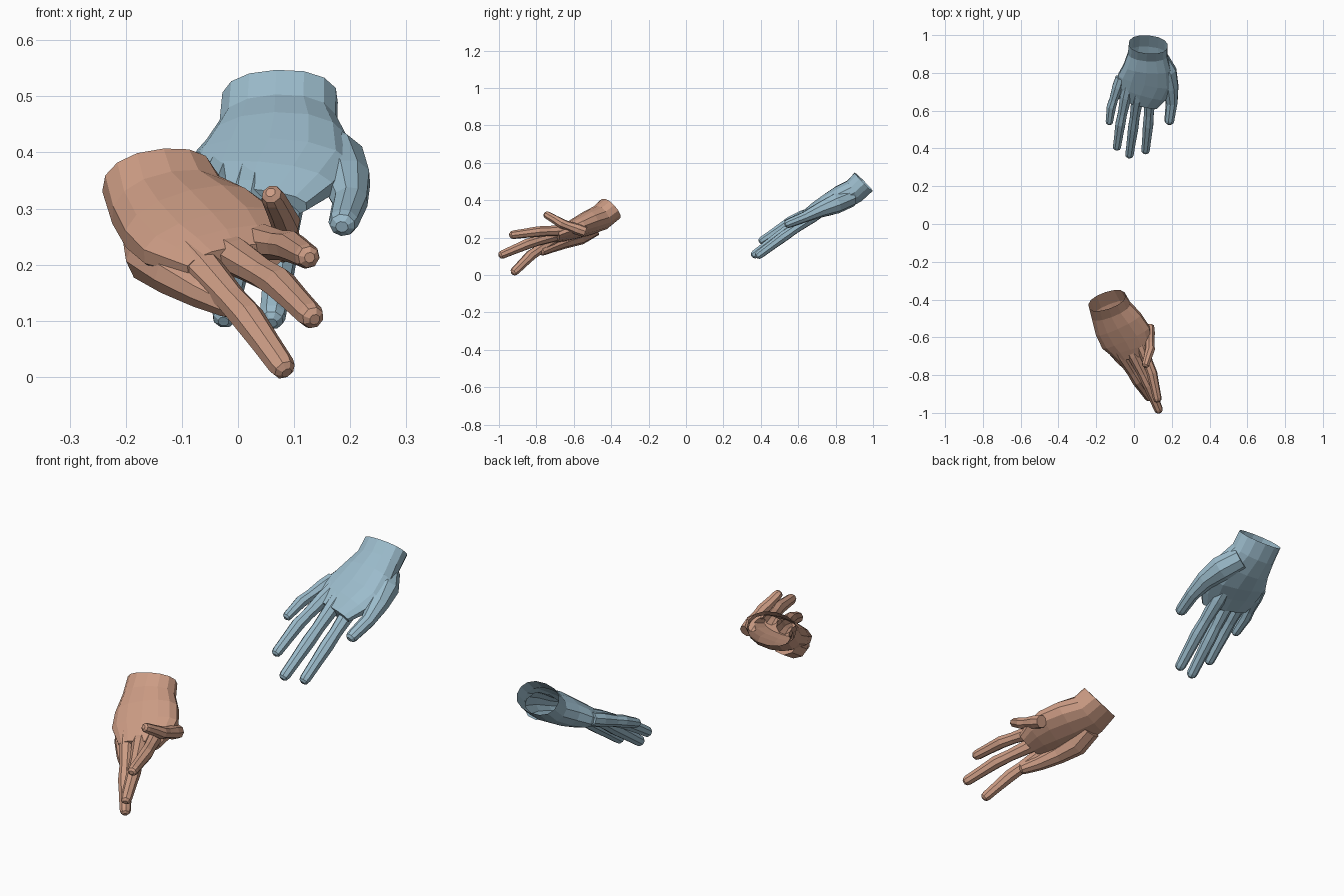
import bpy, bmesh, math
from mathutils import Vector

if "Cube" in bpy.data.objects:
    bpy.data.objects.remove(bpy.data.objects["Cube"])


def loft(name, rings, across, sides, power=1.0, tip=True):
    """Closed tube through rings of (x, y, z, half width, half thickness)."""
    bm = bmesh.new()
    pts = [Vector(r[:3]) for r in rings]
    loops = []
    for i, r in enumerate(rings):
        t = (pts[min(i + 1, len(pts) - 1)] - pts[max(i - 1, 0)]).normalized()
        side = Vector(across)
        side = (side - t * side.dot(t)).normalized()
        up = side.cross(t)
        # last ring of a finger gets extra shrinking rings for a rounded end
        steps = [(0, 1)]
        if tip and i == len(rings) - 1:
            steps += [(0.6, 0.85), (0.95, 0.42)]
        for off, k in steps:
            loop = []
            for j in range(sides):
                a = 2 * math.pi * (j + 0.5) / sides
                c, s = math.cos(a), math.sin(a)
                c = math.copysign(abs(c) ** power, c)
                s = math.copysign(abs(s) ** power, s)
                loop.append(bm.verts.new(pts[i] + t * off * r[4] + side * c * r[3] * k + up * s * r[4] * k))
            loops.append(loop)
    for a, b in zip(loops, loops[1:]):
        for j in range(sides):
            k = (j + 1) % sides
            bm.faces.new((a[j], a[k], b[k], b[j]))
    bm.faces.new(loops[0])
    bm.faces.new(loops[-1])
    bmesh.ops.recalc_face_normals(bm, faces=bm.faces)
    me = bpy.data.meshes.new(name)
    bm.to_mesh(me)
    bm.free()
    ob = bpy.data.objects.new(name, me)
    bpy.context.collection.objects.link(ob)
    return ob


def finger_rings(root, mid, end, r):
    """Rings along a bent finger, thick at the knuckle and wider at the joints."""
    a, b, c = Vector(root), Vector(mid), Vector(end)
    out = []
    for t, k in ((-0.2, 1.1), (0.02, 1.18), (0.18, 1.05), (0.32, 0.95), (0.5, 1.02), (0.72, 0.9), (0.94, 0.82)):
        p = a.lerp(b, t * 2) if t < 0.5 else b.lerp(c, t * 2 - 1)
        out.append((*p, r * k, r * k))
    return out


def build_hand(name, color, across, palm, thumb, fingers):
    hand = loft(name, palm, across, 14, 0.9, tip=False)
    parts = [loft(name + "_thumb", [(x, y, z, r, r * 0.92) for x, y, z, r in thumb], across, 9)]
    for i, f in enumerate(fingers):
        parts.append(loft(f"{name}_finger_{i}", finger_rings(*f), across, 8))
    # fuse the digits into the palm
    bpy.context.view_layer.objects.active = hand
    for p in parts:
        m = hand.modifiers.new("join", 'BOOLEAN')
        m.operation = 'UNION'
        m.solver = 'EXACT'
        m.object = p
        bpy.ops.object.modifier_apply(modifier=m.name)
        bpy.data.objects.remove(p)
    # open the wrist
    wrist = Vector(palm[0][:3])
    axis = (wrist - Vector(palm[1][:3])).normalized()
    bm = bmesh.new()
    bm.from_mesh(hand.data)
    bm.normal_update()
    cap = [f for f in bm.faces if f.normal.dot(axis) > 0.95
           and abs((f.calc_center_median() - wrist).dot(axis)) < 0.01]
    bmesh.ops.delete(bm, geom=cap, context='FACES')
    bm.to_mesh(hand.data)
    bm.free()
    mat = bpy.data.materials.new(name + "_color")
    mat.diffuse_color = color
    mat.use_nodes = True
    mat.node_tree.nodes["Principled BSDF"].inputs["Base Color"].default_value = mat.diffuse_color
    hand.data.materials.clear()
    hand.data.materials.append(mat)
    for p in hand.data.polygons:
        p.material_index = 0
    return hand


# rear hand: palm down, fingers reaching forward and down
build_hand(
    "rear_hand", (0.33, 0.50, 0.60, 1), (1, -0.12, 0.02),
    [(0.075, 0.95, 0.498, 0.104, 0.069), (0.072, 0.90, 0.449, 0.106, 0.067),
     (0.07, 0.83, 0.412, 0.128, 0.068), (0.06, 0.76, 0.374, 0.15, 0.058),
     (0.038, 0.70, 0.345, 0.14, 0.044), (0.02, 0.64, 0.31, 0.108, 0.029)],
    [(0.125, 0.88, 0.415, 0.056), (0.17, 0.80, 0.382, 0.06), (0.193, 0.72, 0.35, 0.045),
     (0.2, 0.64, 0.312, 0.032), (0.188, 0.55, 0.276, 0.027)],
    [((-0.085, 0.73, 0.36), (-0.12, 0.62, 0.32), (-0.131, 0.535, 0.282), 0.026),
     ((-0.042, 0.68, 0.34), (-0.072, 0.53, 0.265), (-0.092, 0.395, 0.175), 0.028),
     ((0.018, 0.665, 0.33), (-0.004, 0.51, 0.215), (-0.026, 0.352, 0.098), 0.029),
     ((0.085, 0.68, 0.315), (0.075, 0.525, 0.208), (0.06, 0.375, 0.096), 0.029)])

# front hand: turned sideways, little finger lifted, thumb tucked underneath
build_hand(
    "front_hand", (0.60, 0.33, 0.23, 1), (0.78, 0.54, 0.28),
    [(-0.143, -0.405, 0.352, 0.104, 0.071), (-0.122, -0.458, 0.306, 0.112, 0.07),
     (-0.083, -0.53, 0.275, 0.135, 0.064), (-0.043, -0.60, 0.245, 0.142, 0.052),
     (-0.018, -0.65, 0.225, 0.122, 0.042), (-0.003, -0.70, 0.205, 0.092, 0.03)],
    [(-0.15, -0.49, 0.26, 0.058), (-0.143, -0.57, 0.213, 0.058), (-0.108, -0.65, 0.183, 0.046),
     (-0.058, -0.72, 0.152, 0.036), (-0.015, -0.765, 0.13, 0.028)],
    [((0.08, -0.575, 0.243), (0.085, -0.665, 0.275), (0.06, -0.75, 0.325), 0.026),
     ((0.04, -0.64, 0.24), (0.095, -0.79, 0.232), (0.127, -0.94, 0.213), 0.028),
     ((-0.005, -0.69, 0.215), (0.075, -0.85, 0.165), (0.136, -0.997, 0.103), 0.029),
     ((-0.062, -0.70, 0.194), (0.018, -0.83, 0.105), (0.085, -0.925, 0.01), 0.029)])
